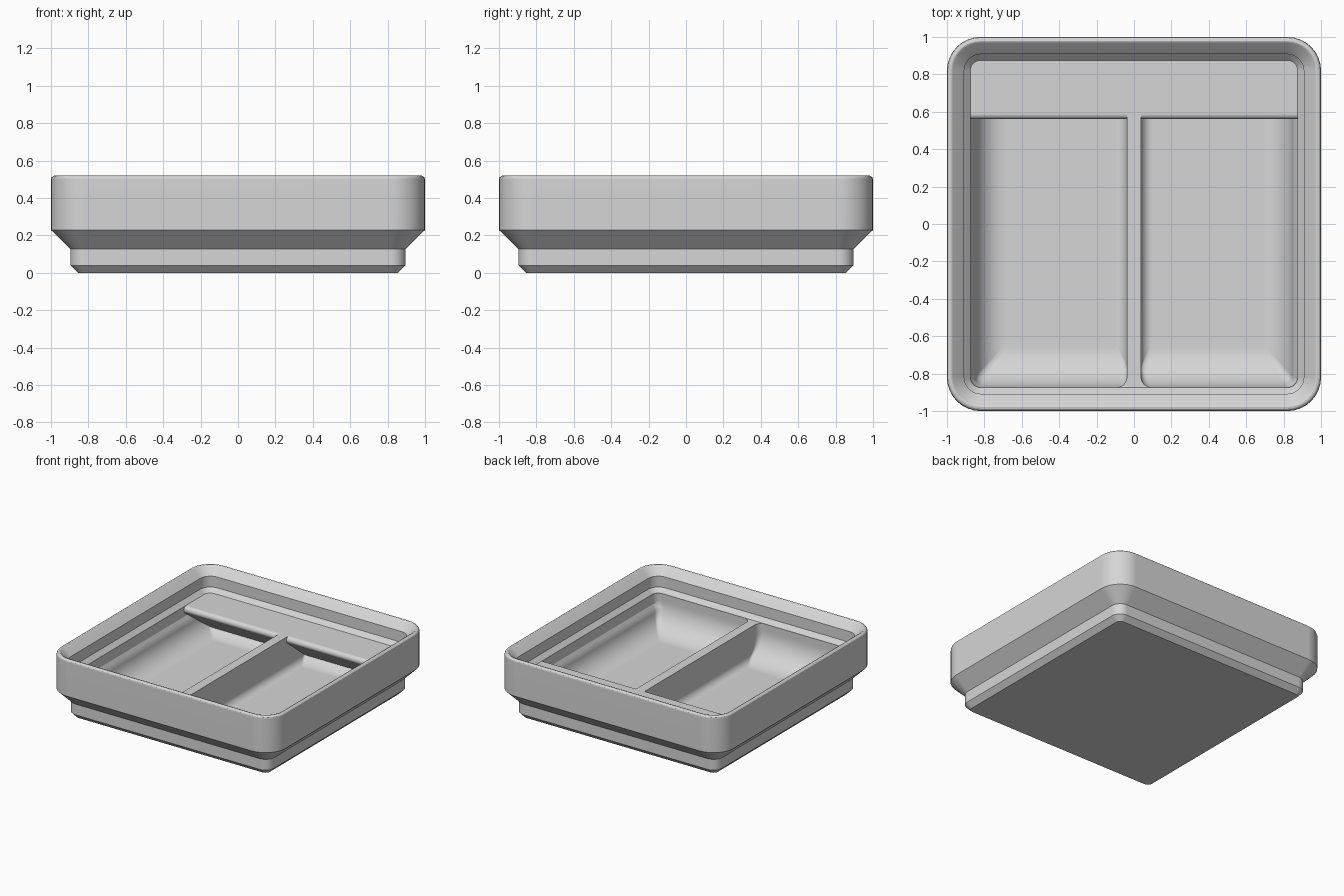
import bpy, bmesh, math

if "Cube" in bpy.data.objects:
    bpy.data.objects.remove(bpy.data.objects["Cube"])

grey = bpy.data.materials.new("light grey plastic")
grey.diffuse_color = (0.67, 0.67, 0.67, 1)
grey.use_nodes = True
grey.node_tree.nodes["Principled BSDF"].inputs["Base Color"].default_value = grey.diffuse_color


def rounded_rect(x0, x1, y0, y1, r, z, n=8):
    """Points of a rounded rectangle, counter-clockwise."""
    pts = []
    for i, (cx, cy) in enumerate([(x1 - r, y1 - r), (x0 + r, y1 - r),
                                  (x0 + r, y0 + r), (x1 - r, y0 + r)]):
        for k in range(n + 1):
            a = math.pi / 2 * (i + k / n)
            pts.append((cx + r * math.cos(a), cy + r * math.sin(a), z))
    return pts


def loft(name, rings):
    """Closed solid through a stack of equal-length rings."""
    bm = bmesh.new()
    loops = [[bm.verts.new(p) for p in ring] for ring in rings]
    n = len(loops[0])
    for lo, hi in zip(loops, loops[1:]):
        for i in range(n):
            j = (i + 1) % n
            bm.faces.new((lo[i], lo[j], hi[j], hi[i]))
    bm.faces.new(loops[0][::-1])
    bm.faces.new(loops[-1])
    bmesh.ops.recalc_face_normals(bm, faces=bm.faces)
    mesh = bpy.data.meshes.new(name)
    bm.to_mesh(mesh)
    bm.free()
    ob = bpy.data.objects.new(name, mesh)
    bpy.context.collection.objects.link(ob)
    mesh.materials.append(grey)
    return ob


def add_boolean(target, tool, operation):
    tool.hide_render = True
    mod = target.modifiers.new(tool.name, 'BOOLEAN')
    mod.operation, mod.solver, mod.object = operation, 'EXACT', tool


def fillet(h, r):
    """Inward offset of a floor fillet of radius r at height h above the floor."""
    return 0 if h >= r else r - math.sqrt(r * r - (r - h) ** 2)


# Tray body: stepped foot, wall and stacking lip (half width, height, corner radius)
DECK, FLOOR = 0.337, 0.06
profile = [(0.856, 0, 0.04), (0.895, 0.04, 0.077), (0.895, 0.126, 0.077),
           (1, 0.229, 0.18), (1, 0.499, 0.18), (0.996, 0.511, 0.176),
           (0.988, 0.518, 0.168), (0.978, 0.52, 0.158), (0.968, 0.517, 0.148),
           (0.908, 0.458, 0.09), (0.908, 0.371, 0.09), (0.875, DECK, 0.055)]
body = loft("tray_body", [rounded_rect(-w, w, -w, w, r, z) for w, z, r in profile])
tools = []

# Two deep compartments: wide scoop in front, side and back fillets, narrow divider fillet
EDGE, WALL, DIV = 0.873, 0.85, 0.038
SCOOP, SIDE, SMALL = 0.218, 0.165, 0.06
for side in (-1, 1):
    rings = [rounded_rect(DIV, EDGE, -EDGE, EDGE, 0.055, DECK + 0.008)]
    heights = [SCOOP * (1 - math.sin(math.pi / 2 * k / 16)) for k in range(17)]
    for h in [0.24] + heights:
        outer = WALL - fillet(h, SIDE) + max(0, min(h - 0.165, EDGE - WALL))
        rad = 0.02 + 0.035 * min(1, h / 0.218)
        rings.append(rounded_rect(DIV + fillet(h, SMALL), outer,
                                  -EDGE + fillet(h, SCOOP), outer, rad, FLOOR + h))
    cutter = loft("compartment_cutter",
                  [[(side * x, y, z) for x, y, z in ring] for ring in rings])
    add_boolean(body, cutter, 'DIFFERENCE')
    tools.append(cutter)

# Label shelf across the back: rounded nose, underside sloping down to the back wall
NOSE, NR, SLOPE = 0.589, 0.029, 0.8
tilt = math.atan(SLOPE)
nose = []
for k in range(13):
    a = math.pi / 2 + (math.pi - tilt) * k / 12
    nose.append((NOSE + NR * math.cos(a), DECK - NR + NR * math.sin(a)))
end_y, end_z = nose[-1]
section = [(0.885, DECK)] + nose + [(0.86, end_z - SLOPE * (0.86 - end_y)), (0.885, 0.24)]
shelf = loft("label_shelf", [[(x, y, z) for y, z in section] for x in (-0.874, 0.874)])
add_boolean(body, shelf, 'UNION')
tools.append(shelf)

# Apply the booleans and drop the tools
graph = bpy.context.evaluated_depsgraph_get()
cut_mesh = bpy.data.meshes.new_from_object(body.evaluated_get(graph))
body.modifiers.clear()
body.data = cut_mesh
for ob in tools:
    bpy.data.objects.remove(ob)

# Smooth curves, flat walls
bpy.ops.object.select_all(action='DESELECT')
bpy.context.view_layer.objects.active = body
body.select_set(True)
bpy.ops.object.shade_smooth_by_angle(angle=math.radians(28))
weighted = body.modifiers.new("flat_walls", 'WEIGHTED_NORMAL')
weighted.keep_sharp = True
